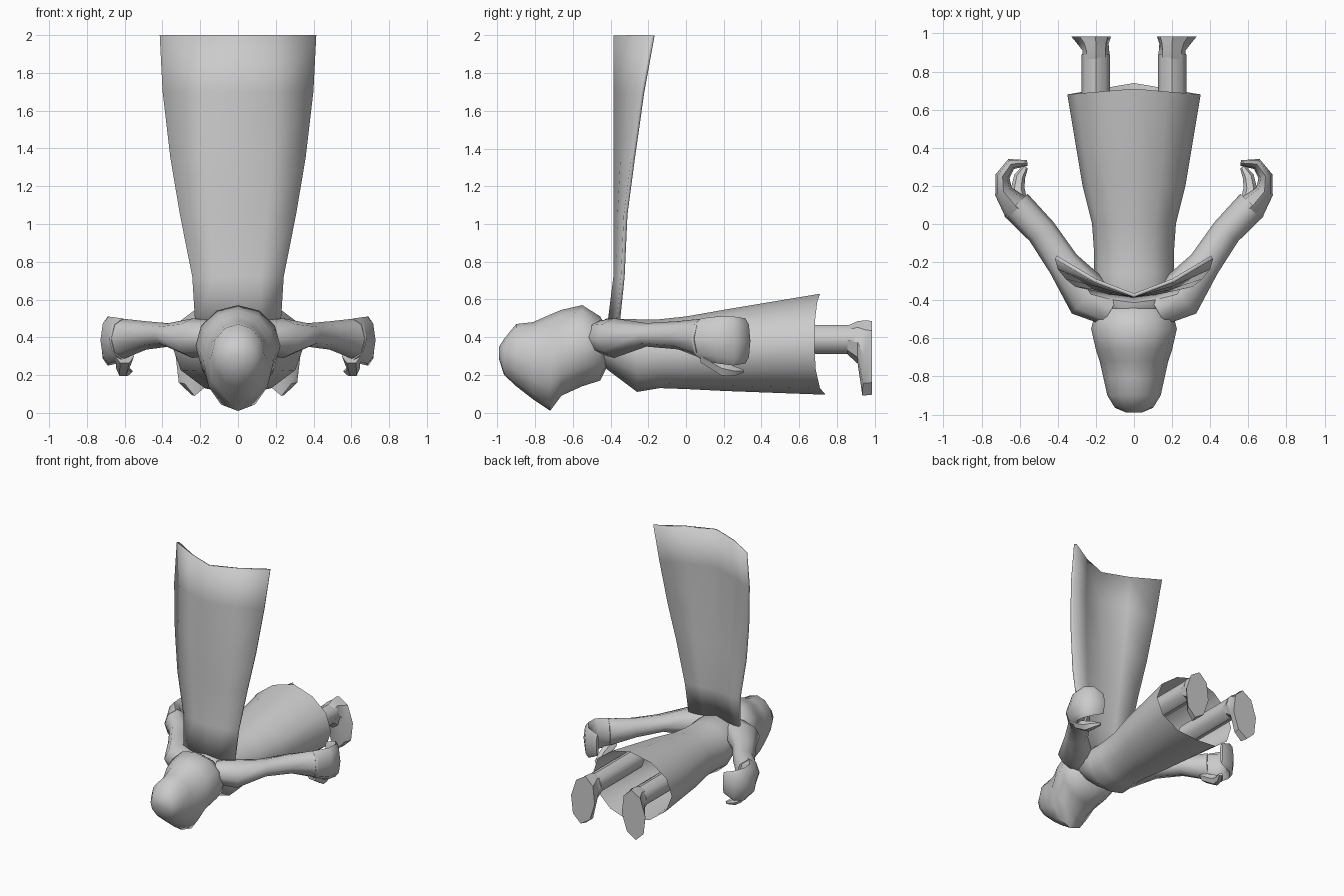
import bpy, bmesh
from math import sin, cos, pi, radians
from mathutils import Vector

if "Cube" in bpy.data.objects:
    bpy.data.objects.remove(bpy.data.objects["Cube"])


def finish(name, bm, mirror=False, angle=45):
    bmesh.ops.recalc_face_normals(bm, faces=bm.faces)
    me = bpy.data.meshes.new(name)
    bm.to_mesh(me)
    bm.free()
    ob = bpy.data.objects.new(name, me)
    bpy.context.collection.objects.link(ob)
    bpy.ops.object.select_all(action='DESELECT')
    ob.select_set(True)
    bpy.context.view_layer.objects.active = ob
    bpy.ops.object.shade_smooth_by_angle(angle=radians(angle))
    if mirror:
        m = ob.modifiers.new("mirror", 'MIRROR')
        m.use_mirror_merge = False
    return ob


def loft(name, rings, n=8, caps=(True, True), mirror=False, angle=45, hem=None):
    """Skin rings given as (centre, half axis u, half axis v)."""
    bm = bmesh.new()
    rows = []
    for c, u, v in rings:
        rows.append([bm.verts.new(c + u * cos(2 * pi * i / n) + v * sin(2 * pi * i / n))
                     for i in range(n)])
    if hem:
        for v in rows[-1]:
            hem(v)
    for a, b in zip(rows, rows[1:]):
        for i in range(n):
            j = (i + 1) % n
            bm.faces.new((a[i], a[j], b[j], b[i]))
    if caps[0]:
        bm.faces.new(rows[0])
    if caps[1]:
        bm.faces.new(rows[-1])
    return finish(name, bm, mirror, angle)


def along_y(data, x=0):
    """Rings facing y from (y, z low, z high, half width)."""
    return [(Vector((x, y, (lo + hi) / 2)), Vector((w, 0, 0)), Vector((0, 0, (hi - lo) / 2)))
            for y, lo, hi, w in data]


def limb(data):
    """Rings across a horizontal path from (x, y, half width, z low, z high)."""
    out = []
    for i, (x, y, w, lo, hi) in enumerate(data):
        p, q = data[max(i - 1, 0)], data[min(i + 1, len(data) - 1)]
        d = Vector((q[0] - p[0], q[1] - p[1], 0)).normalized()
        out.append((Vector((x, y, (lo + hi) / 2)), Vector((d.y, -d.x, 0)) * w,
                    Vector((0, 0, (hi - lo) / 2))))
    return out


# head, crown towards -y and face turned down
loft("head", along_y([
    (-.99, .28, .35, .04), (-.965, .20, .39, .10), (-.90, .14, .47, .14),
    (-.81, .07, .48, .16), (-.72, .01, .52, .18), (-.66, .09, .545, .20),
    (-.55, .14, .57, .225), (-.455, .17, .51, .20), (-.42, .24, .45, .13)]), 12, angle=60)


# robe, flaring and open at the pointed hem
def hem(v):
    k = 1 - abs(v.co.x) / .35
    v.co.y += k * (.03 if v.co.z > .35 else .06)
    if v.co.z > .6:
        v.co.z += .01

loft("robe", along_y([
    (-.49, .30, .46, .12), (-.42, .23, .50, .20), (-.26, .11, .495, .21),
    (-.14, .13, .495, .21), (0, .125, .51, .22), (.2, .115, .545, .27),
    (.68, .095, .62, .35)]), 12, caps=(True, False), hem=hem, angle=60)

# arms
loft("arm", limb([
    (.12, -.45, .09, .31, .49), (.24, -.38, .125, .29, .50), (.37, -.21, .085, .35, .475),
    (.485, -.04, .08, .335, .485), (.62, .10, .085, .28, .50)]), 8, mirror=True, angle=60)

# curled fingers
loft("fingers", limb([
    (.61, .08, .08, .28, .50), (.685, .17, .048, .26, .51), (.69, .25, .038, .25, .51),
    (.645, .315, .03, .26, .50), (.56, .32, .015, .30, .47)]), 8, mirror=True, angle=60)

# thumb
loft("thumb", limb([
    (.60, .08, .05, .26, .34), (.61, .19, .035, .19, .28),
    (.60, .25, .03, .19, .25), (.57, .30, .015, .21, .23)]), 6, mirror=True)

# legs
loft("leg", along_y([(.35, .31, .465, .075), (.89, .31, .465, .075)], .2), 8, mirror=True)

# boots: flat soles at the +y end, toes pointing down and outward
boot = along_y([(.855, .31, .46, .075), (.91, .26, .485, .07)], .2)
boot += [(Vector((.215, .945, .29)), Vector((.082, 0, .01)), Vector((-.015, .01, .20))),
         (Vector((.225, .985, .29)), Vector((.105, 0, .01)), Vector((-.02, 0, .195)))]
loft("boot", boot, 8, mirror=True, angle=35)

# cape rising from the shoulders: (z, half width, centre y, edge y)
rows = [(.48, .225, -.405, -.36), (.72, .24, -.375, -.335), (1.05, .305, -.375, -.32),
        (1.35, .355, -.375, -.28), (1.7, .395, -.375, -.23), (2.0, .41, -.375, -.175)]
bm = bmesh.new()
grid = [[bm.verts.new((w * t, yc + (ye - yc) * abs(t) ** 1.35, z))
         for t in (-1, -.5, 0, .5, 1)] for z, w, yc, ye in rows]
for a, b in zip(grid, grid[1:]):
    for i in range(4):
        bm.faces.new((a[i], a[i + 1], b[i + 1], b[i]))
cape = finish("cape", bm)
s = cape.modifiers.new("thickness", 'SOLIDIFY')
s.thickness = .02
s.offset = 0
